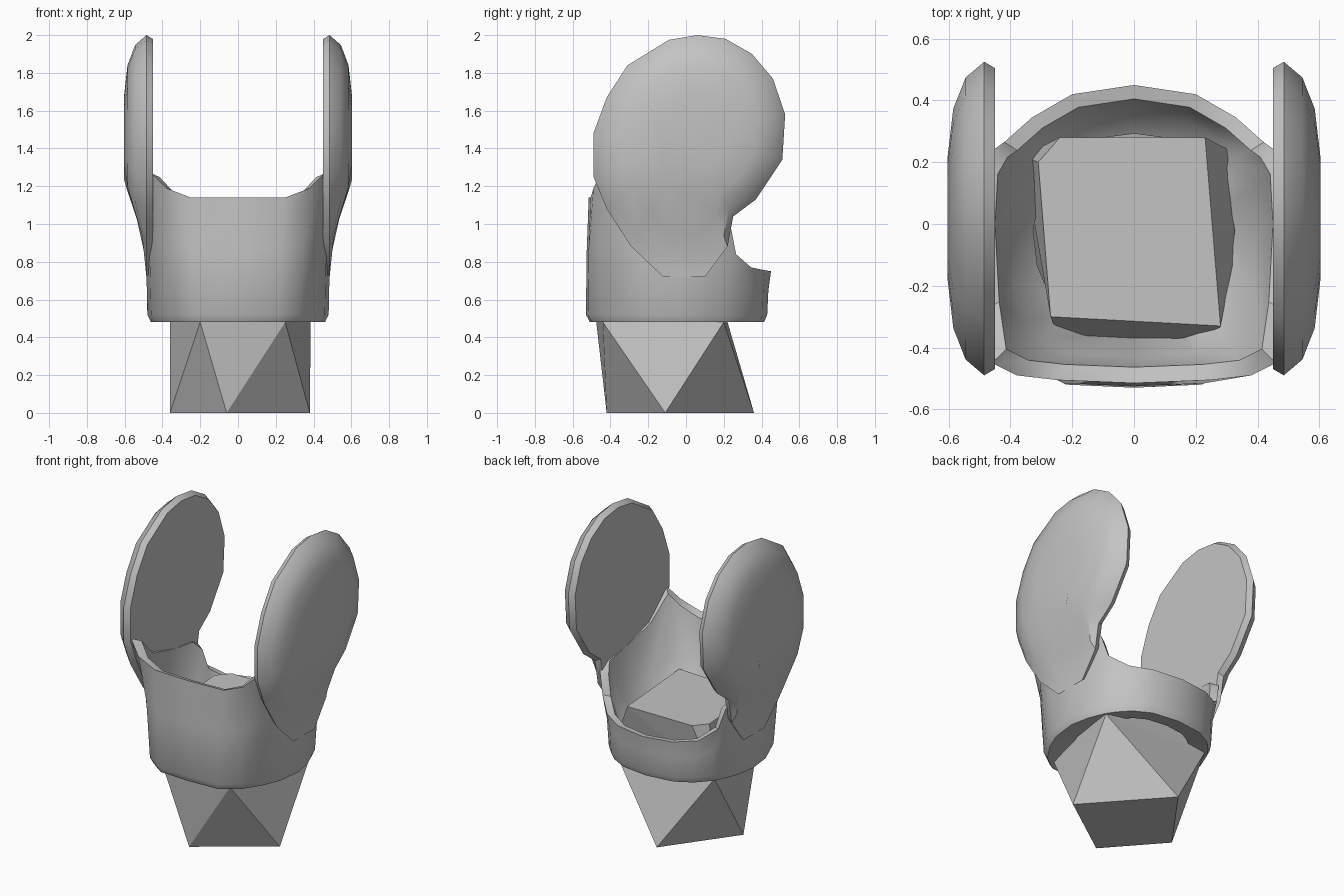
import bpy
import bmesh
import math

cube = bpy.data.objects.get("Cube")
if cube:
    bpy.data.objects.remove(cube)

grey = bpy.data.materials.new("plain grey")
grey.use_nodes = True
grey.diffuse_color = (0.55, 0.55, 0.55, 1)
grey.node_tree.nodes["Principled BSDF"].inputs["Base Color"].default_value = grey.diffuse_color


def finish(bm, name, smooth_angle=None):
    bmesh.ops.recalc_face_normals(bm, faces=bm.faces[:])
    mesh = bpy.data.meshes.new(name)
    bm.to_mesh(mesh)
    bm.free()
    mesh.materials.append(grey)
    obj = bpy.data.objects.new(name, mesh)
    bpy.context.collection.objects.link(obj)
    if smooth_angle:
        bpy.ops.object.select_all(action="DESELECT")
        obj.select_set(True)
        bpy.context.view_layer.objects.active = obj
        bpy.ops.object.shade_smooth_by_angle(angle=math.radians(smooth_angle))
    return obj


def loft(bm, rings, closed=False):
    """Join rings of points with quads, optionally back to the first ring."""
    loops = [[bm.verts.new(p) for p in ring] for ring in rings]
    pairs = list(zip(loops, loops[1:]))
    if closed:
        pairs.append((loops[-1], loops[0]))
    for a, b in pairs:
        for i in range(len(a)):
            j = (i + 1) % len(a)
            bm.faces.new((a[i], a[j], b[j], b[i]))
    return loops


def hull(name, *levels):
    bm = bmesh.new()
    for z, points in levels:
        for x, y in points:
            bm.verts.new((x, y, z))
    bmesh.ops.convex_hull(bm, input=bm.verts[:])
    finish(bm, name)


# Faceted plinth: twisted foot below the waist, flat-topped block inside the cup
foot = (0, [(-0.06, -0.42), (0.38, -0.11), (-0.04, 0.36), (-0.36, -0.08)])
waist = (0.48, [(-0.2, -0.475), (0.25, -0.44), (0.385, 0.2), (-0.36, 0.22)])
top = (0.82, [(-0.27, -0.3), (0.28, -0.33), (0.23, 0.28), (-0.24, 0.28), (-0.31, 0.2)])
hull("plinth_foot", foot, waist)
hull("plinth_block", waist, top)

# Cup wall columns from front to back: base x, y, then rim x, y, z
half = [(0, -0.53, 0, -0.515, 1.14), (0.22, -0.52, 0.25, -0.505, 1.14),
        (0.33, -0.44, 0.38, -0.49, 1.19), (0.41, -0.32, 0.46, -0.45, 1.27),
        (0.46, -0.2, 0.485, -0.28, 1.12), (0.48, -0.03, 0.5, 0, 1.05),
        (0.455, 0.1, 0.49, 0.18, 1.03), (0.41, 0.21, 0.455, 0.24, 0.97),
        (0.37, 0.27, 0.42, 0.265, 0.84), (0.3, 0.345, 0.33, 0.345, 0.77),
        (0.19, 0.405, 0.2, 0.42, 0.755), (0, 0.43, 0, 0.45, 0.75)]
columns = half + [(-a, b, -c, d, e) for a, b, c, d, e in half[-2:0:-1]]


def wall_ring(scale, rise, lean, low=0.52):
    """One ring at a share of the wall height, leaning towards the rim outline."""
    return [((bx + (rx - bx) * lean) * scale, (by + (ry - by) * lean) * scale,
             low + (rz - low) * rise) for bx, by, rx, ry, rz in columns]


bm = bmesh.new()
loft(bm, [wall_ring(0.7, 0, 0, 0.5),
          wall_ring(0.96, 0, 0, 0.48),
          wall_ring(1, 0, 0),
          wall_ring(1, 0.55, 0.3),
          wall_ring(1, 1, 1),
          wall_ring(0.9, 0.97, 1),
          wall_ring(0.82, 0.5, 0.5),
          wall_ring(0.68, 0.28, 0)], closed=True)
finish(bm, "cup_wall", 35)

# Domed side discs: flat inside, bulging outside, tapering down into the wall
outline = [(0.06, 2.0), (0.21, 1.98), (0.35, 1.9), (0.46, 1.77), (0.525, 1.58),
           (0.51, 1.34), (0.37, 1.13), (0.25, 1.04), (0.22, 0.88), (0.1, 0.72),
           (-0.12, 0.72), (-0.29, 0.88), (-0.42, 1.08), (-0.49, 1.25),
           (-0.49, 1.48), (-0.42, 1.67), (-0.31, 1.84), (-0.09, 1.975)]
centre_y, centre_z = 0.02, 1.47


def disc_ring(side, scale, x):
    ring = []
    for y, z in outline:
        py = centre_y + (y - centre_y) * scale
        pz = centre_z + (z - centre_z) * scale
        bulge = min(1, max(0, (pz - 0.8) / 0.42)) ** 1.5
        ring.append((side * min(x, 0.485 + 0.12 * bulge), py, pz))
    return ring


for side, label in ((1, "left"), (-1, "right")):
    bm = bmesh.new()
    loops = loft(bm, [disc_ring(side, s, x) for s, x in
                      ((0.96, 0.45), (1.0, 0.485), (0.9, 0.545), (0.7, 0.585), (0.4, 0.603))])
    for loop in (loops[0], loops[-1]):
        bm.faces.new(loop)
    finish(bm, label + "_side_disc", 35)
